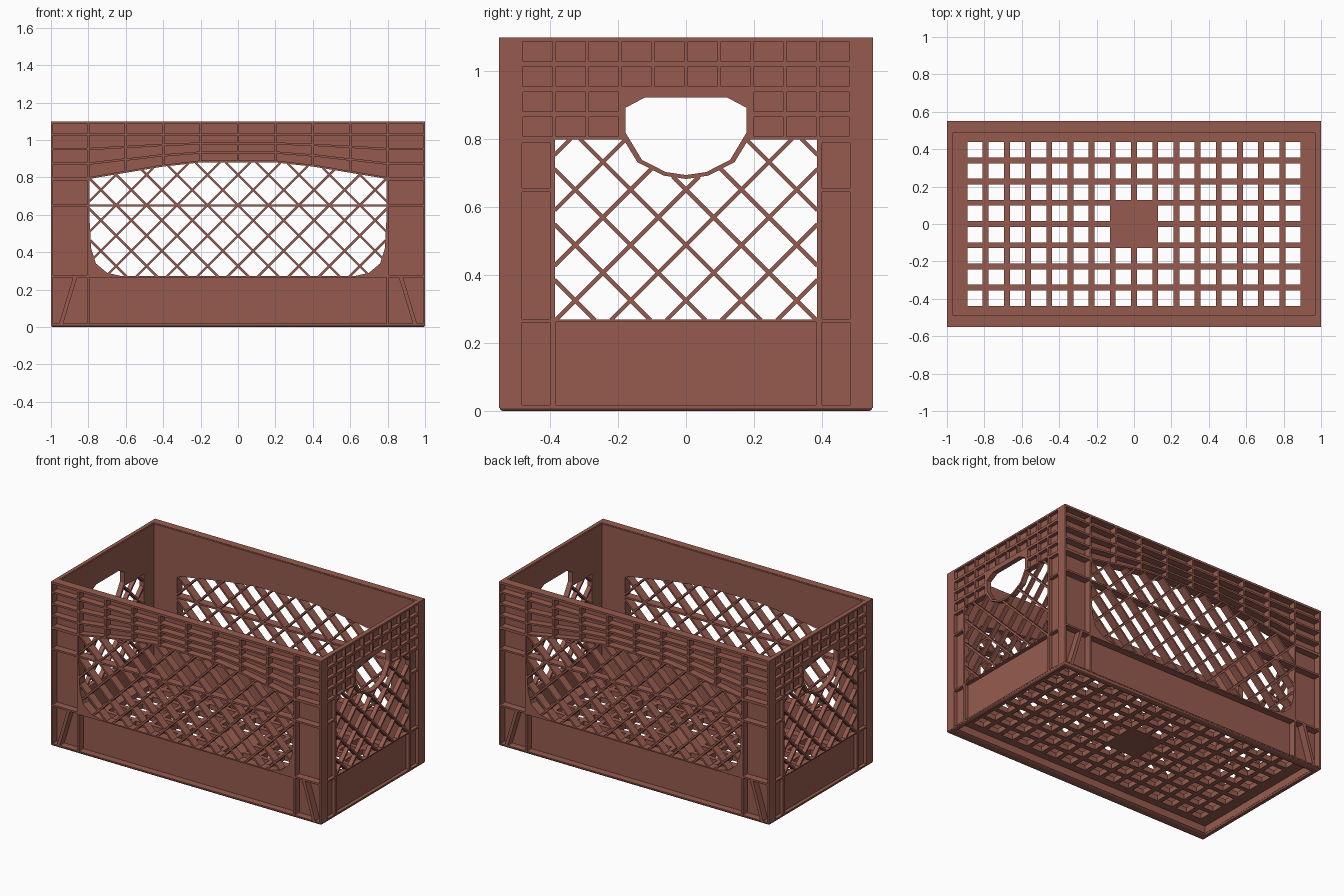
import bpy, bmesh
from math import radians
from mathutils import Matrix, Vector

old = bpy.data.objects.get("Cube")
if old:
    bpy.data.objects.remove(old, do_unlink=True)

COLOUR = (0.305, 0.105, 0.077, 1)
plastic = bpy.data.materials.new("terracotta_plastic")
plastic.use_nodes = True
plastic.diffuse_color = COLOUR
shader = next(n for n in plastic.node_tree.nodes if n.type == 'BSDF_PRINCIPLED')
shader.inputs["Base Color"].default_value = COLOUR
shader.inputs["Roughness"].default_value = 0.6


def add(name, mesh, matrix=Matrix()):
    mesh.materials.clear()
    mesh.materials.append(plastic)
    ob = bpy.data.objects.new(name, mesh)
    ob.matrix_world = matrix
    bpy.context.collection.objects.link(ob)
    return ob


def rect(u0, u1, v0, v1):
    return [(u0, v0), (u1, v0), (u1, v1), (u0, v1)]


def mirrored(half):
    """Close a right-hand outline with its mirror image."""
    return half + [(-u, v) for u, v in reversed(half) if u > 0]


def flip(loop):
    return [(-u, v) for u, v in reversed(loop)]


def plate(name, loops, w0, w1):
    """Flat plate: first loop is the outline, the rest are holes."""
    cu = bpy.data.curves.new(name, 'CURVE')
    cu.dimensions = '2D'
    cu.fill_mode = 'BOTH'
    cu.extrude = (w1 - w0) / 2
    for loop in loops:
        sp = cu.splines.new('POLY')
        sp.points.add(len(loop) - 1)
        for pt, (u, v) in zip(sp.points, loop):
            pt.co = (u, v, 0, 1)
        sp.use_cyclic_u = True
    tmp = bpy.data.objects.new(name, cu)
    bpy.context.collection.objects.link(tmp)
    dg = bpy.context.evaluated_depsgraph_get()
    mesh = bpy.data.meshes.new_from_object(tmp.evaluated_get(dg))
    bpy.data.objects.remove(tmp, do_unlink=True)
    bm = bmesh.new()
    bm.from_mesh(mesh)
    bmesh.ops.remove_doubles(bm, verts=bm.verts, dist=0.0001)
    bmesh.ops.translate(bm, verts=bm.verts, vec=(0, 0, (w0 + w1) / 2))
    bmesh.ops.recalc_face_normals(bm, faces=bm.faces)
    for f in bm.faces:
        f.smooth = False
    bm.to_mesh(mesh)
    bm.free()
    return mesh


def span(p, d, poly):
    """Part of the line p + t*d inside a convex counter-clockwise outline."""
    t0, t1 = -9, 9
    for a, b in zip(poly, poly[1:] + poly[:1]):
        n = Vector((a[1] - b[1], b[0] - a[0]))
        num, den = n.dot(p - Vector(a)), n.dot(d)
        if abs(den) < 1e-6:
            if num < 0:
                return None
        elif den > 0:
            t0 = max(t0, -num / den)
        else:
            t1 = min(t1, -num / den)
    return (t0, t1) if t1 - t0 > 0.005 else None


def lattice(name, area, w0, w1, hole=None, rails=()):
    """Diagonal bars, clipped to the area and cut away at the hole."""
    lines = [(Vector((0, v)), Vector((1, 0))) for v in rails]
    for k in range(-12, 13):
        for s in (1, -1):
            lines.append((Vector((0, 0.652 + k * 0.163)), Vector((1, s)).normalized()))
    bm = bmesh.new()
    for p, d in lines:
        whole = span(p, d, area)
        if not whole:
            continue
        cut = span(p, d, hole) if hole else None
        parts = [(whole[0], cut[0]), (cut[1], whole[1])] if cut else [whole]
        for a, b in parts:
            b = min(b, whole[1])
            if b - a < 0.01:
                continue
            c = p + d * (a + b) / 2
            m = (Matrix.Translation((c.x, c.y, (w0 + w1) / 2))
                 @ Matrix.Rotation(Vector((1, 0)).angle_signed(d) * -1, 4, 'Z')
                 @ Matrix.Diagonal((b - a + 0.006, 0.012, w1 - w0, 1)))
            bmesh.ops.create_cube(bm, size=1, matrix=m)
    mesh = bpy.data.meshes.new(name)
    bm.to_mesh(mesh)
    bm.free()
    return mesh


def wall_matrix(angle):
    return Matrix.Rotation(radians(angle), 4, 'Z') @ Matrix.Rotation(radians(90), 4, 'X')


R = 0.006  # half a rib

# Long walls: arched window, four rows of pockets above it, ribbed corner posts
ARCH = [0.88, 0.88, 0.858, 0.825, 0.792, 0.792]
window = mirrored([(0.62, 0.272), (0.70, 0.29), (0.76, 0.34), (0.785, 0.42), (0.795, 0.6),
                   (0.795, ARCH[4]), (0.6, ARCH[3]), (0.4, ARCH[2]), (0.2, ARCH[1])])


def row_height(col, k):
    return 1.092 if k == 0 else 1.03 - (1.03 - ARCH[col] - 0.004) * (k - 1) / 3


long_right = []
for col in range(5):
    u0, u1 = col * 0.2 + R, min(col * 0.2 + 0.2 - R, 0.988)
    for k in range(4):
        long_right.append([(u0, row_height(col, k + 1) + R), (u1, row_height(col + 1, k + 1) + R),
                           (u1, row_height(col + 1, k) - R), (u0, row_height(col, k) - R)])
P0, P1 = 0.8 + R, 0.988
long_right += [rect(P0, P1, 0.656, 0.784), rect(P0, P1, 0.278, 0.644),
               [(P0, 0.018), (0.935, 0.018), (0.86, 0.266), (P0, 0.266)],
               [(0.957, 0.018), (P1, 0.018), (P1, 0.266), (0.882, 0.266)]]
long_holes = long_right + [flip(h) for h in long_right] + [rect(-0.794, 0.794, 0.018, 0.264)]

long_sheet = plate("long_sheet", [rect(-0.975, 0.975, 0.012, 1.098), window], 0.49, 0.503)
long_ribs = plate("long_ribs", [rect(-1, 1, 0.01, 1.1), window] + long_holes, 0.5, 0.55)
long_bars = lattice("long_bars", window, 0.492, 0.547, rails=(0.65,))

# Short walls: square window, hand hole with a rim, pocket grid
hand = mirrored([(0, 0.695), (0.06, 0.704), (0.13, 0.74), (0.178, 0.82), (0.178, 0.893),
                 (0.12, 0.924)])
rim = [(u * 1.1, 0.81 + (v - 0.81) * 1.1) for u, v in hand]
rim_side = [(0.184, 0.8), rim[2], rim[1]]
short_area = rect(-0.385, 0.385, 0.27, 0.8)
short_window = short_area[:3] + rim_side + [rim[0]] + flip(rim_side) + short_area[3:]
short_holes = [rect(-0.383, 0.383, 0.018, 0.263)]
for col in range(10):
    c = (col - 4.5) * 0.097
    for k in range(4):
        if k < 2 or abs(c) > 0.2:
            top = 1.088 - k * 0.074
            short_holes.append(rect(c - 0.043, c + 0.043, top - 0.058, top))
for v0, v1 in ((0.018, 0.261), (0.271, 0.645), (0.657, 0.79)):
    post = rect(0.4, 0.483, v0, v1)
    short_holes += [post, flip(post)]

short_sheet = plate("short_sheet", [rect(-0.495, 0.495, 0.012, 1.098), short_window, hand],
                    0.967, 0.977)
short_ribs = plate("short_ribs", [rect(-0.502, 0.502, 0.01, 1.1), short_window, hand] + short_holes,
                   0.975, 1.0)
short_bars = lattice("short_bars", short_area, 0.968, 0.997, hole=rim)

for side, angle in (("front", 0), ("back", 180)):
    for part, mesh in (("wall", long_sheet), ("ribs", long_ribs), ("lattice", long_bars)):
        add(f"{side}_{part}", mesh, wall_matrix(angle))
for side, angle in (("left", 90), ("right", 270)):
    for part, mesh in (("wall", short_sheet), ("ribs", short_ribs), ("lattice", short_bars)):
        add(f"{side}_{part}", mesh, wall_matrix(angle))

# Floor grid with a solid centre square
STEP, H = 0.1133, 0.041
cells = []
for i in range(16):
    for j in range(8):
        if not (i in (7, 8) and j in (3, 4)):
            x, y = (i - 7.5) * STEP, (j - 3.5) * STEP
            cells.append(rect(x - H, x + H, y - H, y + H))
add("floor", plate("floor", [rect(-0.972, 0.972, -0.495, 0.495)] + cells, 0.06, 0.095))

# Rounded foot lip under the walls, around the recessed floor
bm = bmesh.new()
rings = []
for t, z in ((0, 0.014), (0.06, 0.004), (0.2, 0), (0.8, 0.002), (1, 0.014)):
    x, y = 1 - 0.033 * t, 0.55 - 0.06 * t
    rings.append([bm.verts.new((u, v, z)) for u, v in rect(-x, x, -y, y)])
for a, b in zip(rings, rings[1:] + rings[:1]):
    for k in range(4):
        bm.faces.new((a[k], a[k - 1], b[k - 1], b[k]))
bmesh.ops.recalc_face_normals(bm, faces=bm.faces)
lip_mesh = bpy.data.meshes.new("foot_lip")
bm.to_mesh(lip_mesh)
bm.free()
lip = add("foot_lip", lip_mesh)
bpy.ops.object.select_all(action='DESELECT')
lip.select_set(True)
bpy.context.view_layer.objects.active = lip
bpy.ops.object.shade_smooth_by_angle(angle=radians(50))
